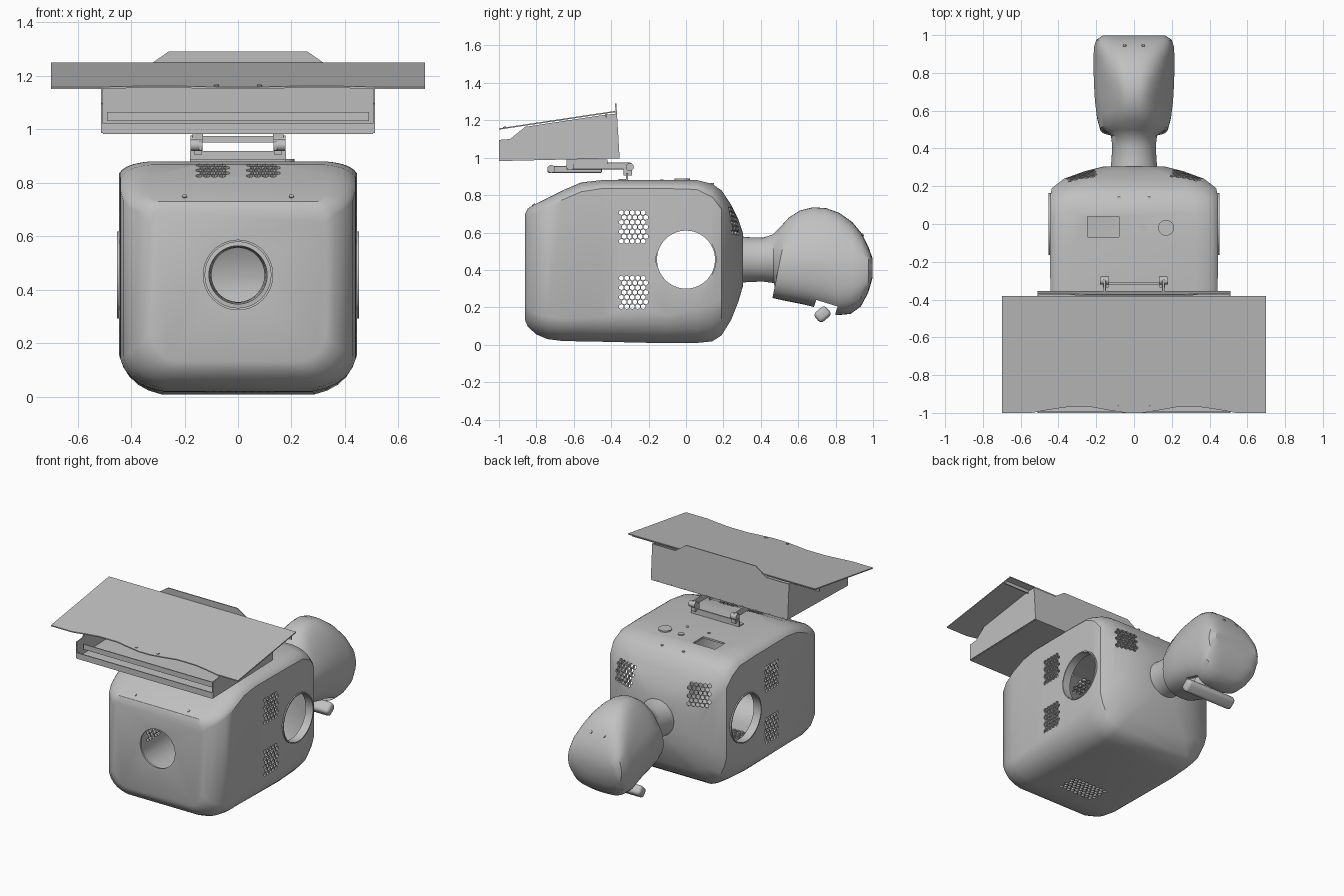
import bpy, bmesh, math
from mathutils import Vector, Matrix

if "Cube" in bpy.data.objects:
    bpy.data.objects.remove(bpy.data.objects["Cube"])

grey = bpy.data.materials.new("light grey")
grey.use_nodes = True
COLOUR = (0.53, 0.53, 0.53, 1)
grey.diffuse_color = COLOUR
grey.node_tree.nodes["Principled BSDF"].inputs["Base Color"].default_value = COLOUR


def make(name, bm):
    bmesh.ops.recalc_face_normals(bm, faces=bm.faces)
    mesh = bpy.data.meshes.new(name)
    bm.to_mesh(mesh)
    bm.free()
    mesh.materials.append(grey)
    obj = bpy.data.objects.new(name, mesh)
    bpy.context.collection.objects.link(obj)
    return obj


def select(obj):
    bpy.ops.object.select_all(action="DESELECT")
    obj.select_set(True)
    bpy.context.view_layer.objects.active = obj


def smooth(obj, angle=32):
    select(obj)
    bpy.ops.object.shade_smooth_by_angle(angle=math.radians(angle))


def modify(obj, kind, **settings):
    mod = obj.modifiers.new(kind, kind)
    for key, value in settings.items():
        setattr(mod, key, value)
    select(obj)
    bpy.ops.object.modifier_apply(modifier=mod.name)


def cut(obj, cutter):
    cutter.hide_render = True
    modify(obj, "BOOLEAN", operation="DIFFERENCE", solver="EXACT", object=cutter)
    bpy.data.objects.remove(cutter)


def aim(centre, normal):
    turn = Vector(normal).to_track_quat("Z", "Y").to_matrix().to_4x4()
    return Matrix.Translation(centre) @ turn


def cylinder(name, centre, axis, radius, depth, sides=48):
    bm = bmesh.new()
    bmesh.ops.create_cone(bm, cap_ends=True, segments=sides, radius1=radius,
                          radius2=radius, depth=depth, matrix=aim(centre, axis))
    return make(name, bm)


def box(name, low, high, tilt=0):
    low, high = Vector(low), Vector(high)
    bm = bmesh.new()
    bmesh.ops.create_cube(bm, size=1, matrix=Matrix.Translation((low + high) / 2)
                          @ Matrix.Rotation(tilt, 4, "X") @ Matrix.Diagonal((*(high - low), 1)))
    return make(name, bm)


def prism(name, points, place, depth):
    """Extrude a flat outline; place maps 2D points into space."""
    bm = bmesh.new()
    face = bm.faces.new([bm.verts.new(place(*p)) for p in points])
    out = bmesh.ops.extrude_face_region(bm, geom=[face])["geom"]
    bmesh.ops.translate(bm, vec=depth, verts=[v for v in out if isinstance(v, bmesh.types.BMVert)])
    return make(name, bm)


def loft(name, rings, cap_start=True):
    bm = bmesh.new()
    rows = [[bm.verts.new(p) for p in ring] for ring in rings]
    n = len(rows[0])
    for a, b in zip(rows, rows[1:]):
        for i in range(n):
            bm.faces.new((a[i], a[(i + 1) % n], b[(i + 1) % n], b[i]))
    if cap_start:
        bm.faces.new(rows[0])
    bm.faces.new(rows[-1])
    return make(name, bm)


# Body shell: y, half width, bottom, top, then corner inset and height, low and high
def body_ring(y, w, zb, zt, bi, bh, ti, th):
    half = []
    for start, corner, end in (((w - bi, zb), (w, zb), (w, zb + bh)),
                               ((w, zt - th), (w, zt), (w - ti, zt))):
        a, c, b = Vector(start), Vector(corner), Vector(end)
        c = c.lerp((a + b) / 2, 0.35)
        half += [(1 - t) ** 2 * a + 2 * t * (1 - t) * c + t * t * b for t in (0, .2, .4, .6, .8, 1)]
    return [(p.x, y, p.y) for p in half] + [(-p.x, y, p.y) for p in reversed(half)]


body = loft("body_shell", [body_ring(*s) for s in (
    (-.86, .33, .13, .70, .10, .10, .05, .05),
    (-.845, .36, .095, .73, .11, .10, .06, .05),
    (-.80, .405, .055, .755, .14, .11, .08, .05),
    (-.74, .43, .03, .785, .15, .12, .10, .05),
    (-.66, .44, .02, .825, .16, .12, .11, .05),
    (-.56, .44, .018, .868, .16, .125, .12, .05),
    (-.45, .442, .016, .88, .16, .13, .12, .045),
    (-.1, .445, .008, .88, .16, .15, .12, .045),
    (.06, .445, .01, .88, .16, .18, .12, .05),
    (.14, .445, .018, .86, .16, .20, .13, .07),
    (.19, .435, .05, .825, .16, .20, .14, .10),
    (.24, .37, .13, .75, .15, .18, .13, .12),
    (.28, .26, .23, .67, .13, .15, .13, .13),
    (.305, .16, .315, .595, .10, .11, .10, .11))])
modify(body, "SOLIDIFY", thickness=.012, offset=-1)

# Round openings and the panel window on top
MID = .455
cut(body, cylinder("side_cutter", (0, 0, MID), (1, 0, 0), .16, 1.2, 64))
cut(body, cylinder("front_cutter", (0, -.8, MID), (0, 1, 0), .13, .3, 64))
cut(body, cylinder("neck_cutter", (0, .3, MID), (0, 1, 0), .108, .2, 64))
cut(body, box("window_cutter", (-.245, -.07, .8), (-.08, .04, .95)))


# Honeycomb vents
def honeycomb(bm, centre, normal, cols, rows, depth):
    frame = aim(centre, normal)
    for r in range(rows):
        for c in range(cols):
            u = (c - (cols - 1) / 2 + (r % 2 - .5) / 2) * .029
            v = (r - (rows - 1) / 2) * .0255
            bmesh.ops.create_cone(bm, cap_ends=True, segments=6, radius1=.0135, radius2=.0135,
                                  depth=depth, matrix=frame @ Matrix.Translation((u, v, 0)))


vents = bmesh.new()
for z in (.63, .28):
    honeycomb(vents, (0, -.28, z), (1, 0, 0), 5, 7, 1.2)
for s in (-1, 1):
    honeycomb(vents, (s * .275, .25, .66), (s * .42, .88, .25), 5, 6, .12)
    honeycomb(vents, (s * .095, -.61, .845), (0, -.42, .9), 4, 5, .1)
honeycomb(vents, (0, -.5, .015), (0, -.001, -1), 9, 6, .1)
cut(body, make("vent_cutter", vents))
smooth(body)

# Rims of the side openings
for s, side in ((1, "left"), (-1, "right")):
    rim = cylinder(side + "_opening_rim", (s * .425, 0, MID), (1, 0, 0), .163, .055, 64)
    cut(rim, cylinder("rim_cutter", (s * .425, 0, MID), (1, 0, 0), .155, .2, 64))
    smooth(rim)


# Neck and head: bottom y z, top y z, half width, squareness, narrowing at the top
def head_ring(yb, zb, yt, zt, w, power, taper):
    ring = []
    for i in range(48):
        a = math.tau * i / 48
        c, s = math.cos(a), math.sin(a)
        u = math.copysign(abs(c) ** (2 / power), c)
        v = math.copysign(abs(s) ** (2 / power), s)
        t = (v + 1) / 2
        ring.append((w * u * (1 - taper * max(0, v)), yb + (yt - yb) * t, zb + (zt - zb) * t))
    return ring


head = loft("neck_and_head", [head_ring(*s) for s in (
    (.285, .33, .285, .58, .125, 2, 0),
    (.33, .335, .33, .575, .12, 2, 0),
    (.41, .338, .41, .572, .115, 2, 0),
    (.47, .33, .465, .59, .122, 2, 0),
    (.478, .295, .50, .625, .15, 2.2, .1),
    (.462, .25, .55, .68, .18, 2.6, .3),
    (.53, .235, .61, .718, .197, 2.9, .45),
    (.63, .215, .68, .735, .207, 3, .5),
    (.73, .19, .75, .73, .212, 3, .42),
    (.81, .158, .82, .705, .214, 3, .32),
    (.88, .165, .89, .655, .214, 3, .22),
    (.935, .205, .94, .595, .212, 3.2, .15),
    (.975, .28, .975, .525, .20, 3.4, .1),
    (.998, .36, .998, .46, .165, 3.5, .05))], cap_start=False)
modify(head, "SOLIDIFY", thickness=.016, offset=-1)
cut(head, box("notch_cutter", (-.3, .675, .10), (.3, .795, .225), -.3))
smooth(head)

# Handle bar under the head
bar = box("chin_handle", (-.19, .69, .13), (.19, .77, .195), math.radians(40))
modify(bar, "BEVEL", width=.022, segments=4)
smooth(bar)

# Sloping top board with a scalloped front edge
half_edge = [(.04, -1), (.14, -.985), (.22, -.97), (.36, -.97), (.46, -.985), (.54, -1), (.7, -1)]
outline = [(-x, y) for x, y in reversed(half_edge)] + half_edge + [(.7, -.38), (-.7, -.38)]
prism("top_board", outline, lambda x, y: (x, y, 1.15 + (y + 1) * .15), (0, 0, .007))
for s, side in ((1, "left"), (-1, "right")):
    low, high = sorted((s * .31, s * .7))
    box(side + "_board_lip", (low, -.43, 1.215), (high, -.422, 1.238))

# Tray under the board: cheeks, back, floor, front lip
cheek = [(-1, .985), (-1, 1.095), (-.94, 1.1), (-.86, 1.165), (-.43, 1.23), (-.37, 1.235), (-.355, 1)]
for s, side in ((1, "left"), (-1, "right")):
    prism(side + "_tray_cheek", cheek, lambda y, z: (s * .505, y, z), (s * .007, 0, 0))
back = [(-.51, 1), (.51, 1), (.51, 1.235), (.34, 1.235), (.26, 1.29), (-.26, 1.29), (-.34, 1.235), (-.51, 1.235)]
prism("tray_back", back, lambda x, z: (x, -.355 - (z - 1) * .06, z), (0, -.007, 0))
floor = [(-1, .982), (-.355, .997), (-.355, 1.004), (-1, .989)]
prism("tray_floor", floor, lambda y, z: (-.505, y, z), (1.01, 0, 0))
box("tray_front_lip", (-.505, -1, .985), (.505, -.993, 1.022))
box("tray_inner_rail", (-.49, -.95, 1.03), (.49, -.943, 1.065))

# Hinge mount between body and tray
box("mount_plate", (-.18, -.32, .875), (.18, -.31, .918))
box("mount_foot", (-.18, -.36, .88), (.18, -.31, .886))
for s, side in ((1, "left"), (-1, "right")):
    for part, y0, y1, z, x in (("upper", -.64, -.29, .955, .155), ("lower", -.74, -.45, .937, .14)):
        arm = box(f"{side}_{part}_arm", (s * x - .007, y0, z - .018), (s * x + .007, y1, z + .018))
        modify(arm, "BEVEL", width=.006, segments=2)
    for y, z in ((-.30, .95), (-.62, .955), (-.72, .94)):
        smooth(cylinder(side + "_hinge_pin", (s * .155, y, z), (1, 0, 0), .021, .045, 20))
    box(side + "_hinge_bracket", (s * .15 - .015, -.335, .905), (s * .15 + .015, -.29, .95))
    box(side + "_tray_bracket", (s * .15 - .02, -.64, .965), (s * .15 + .02, -.42, .99))
box("hinge_cross_bar", (-.15, -.63, .95), (.15, -.61, .975))

# Fasteners and top controls
smooth(cylinder("dial", (.17, -.02, .882), (0, 0, 1), .042, .014, 24))
smooth(cylinder("button", (.05, -.02, .881), (0, 0, 1), .02, .01, 24))
for s in (-1, 1):
    for name, spot, axis in (("top_screw", (s * .08, .14, .861), (0, 0, 1)),
                             ("top_screw", (s * .08, -.13, .88), (0, 0, 1)),
                             ("front_screw", (s * .2, -.815, .748), (0, -.6, .8)),
                             ("head_screw", (s * .05, .945, .588), (0, .75, .65)),
                             ("board_screw", (s * .08, -.97, 1.162), (0, -.15, 1))):
        cylinder(name, spot, axis, .009, .008, 16)
